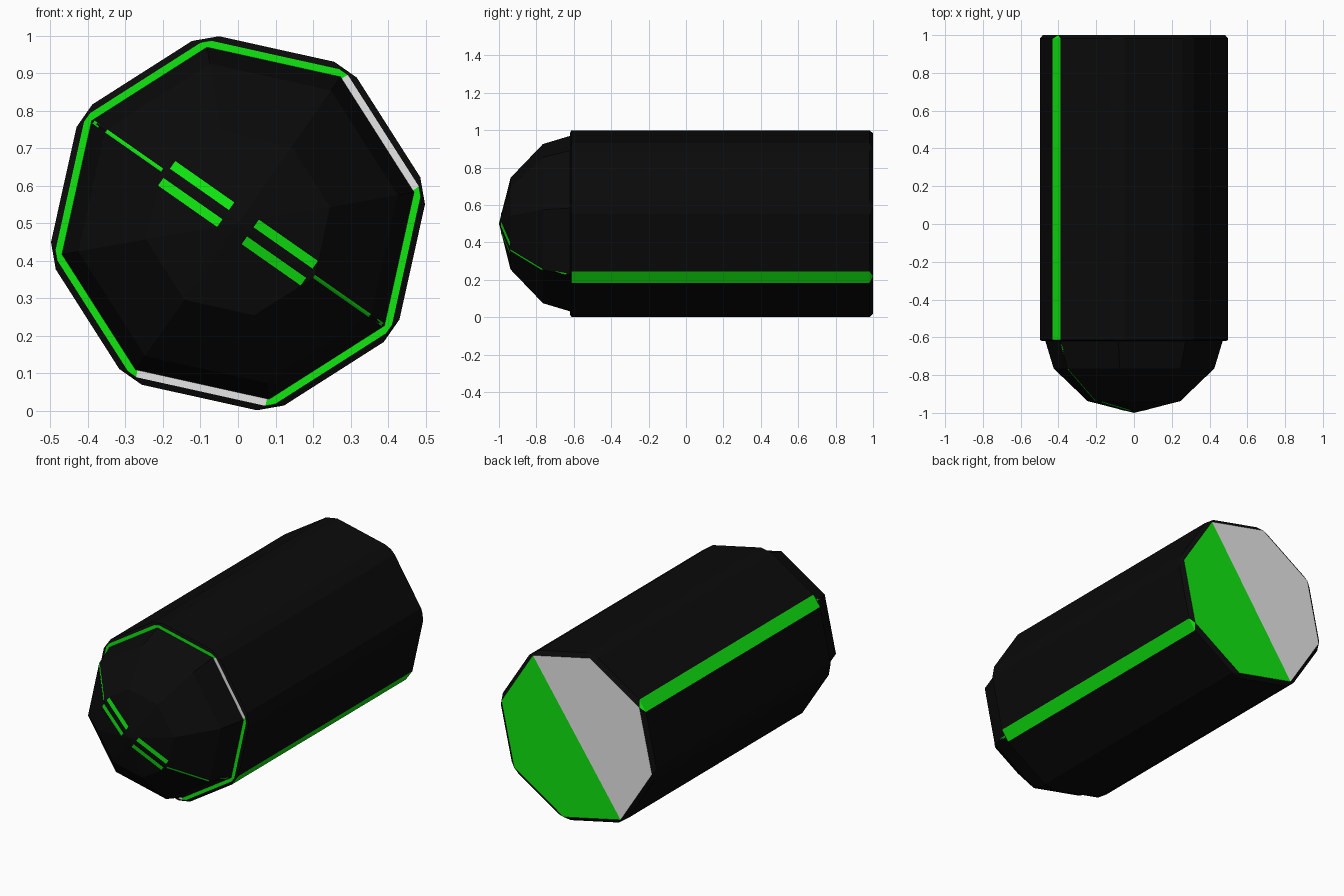
import bpy, bmesh, math

if "Cube" in bpy.data.objects:
    bpy.data.objects.remove(bpy.data.objects["Cube"])


def material(name, rgb):
    m = bpy.data.materials.new(name)
    m.diffuse_color = (*rgb, 1)
    m.use_nodes = True
    m.node_tree.nodes["Principled BSDF"].inputs["Base Color"].default_value = m.diffuse_color
    return m


MATS = [material("black", (0.003, 0.003, 0.003)),
        material("green", (0.005, 0.8, 0.005)),
        material("white", (0.8, 0.8, 0.8))]
BLACK, GREEN, WHITE = range(3)
CORNERS = [55 + 45 * k for k in range(8)]


def finish(bm, name, solid=True):
    bmesh.ops.remove_doubles(bm, verts=bm.verts, dist=0.0002)
    if solid:
        bmesh.ops.recalc_face_normals(bm, faces=bm.faces)
    me = bpy.data.meshes.new(name)
    bm.to_mesh(me)
    bm.free()
    for m in MATS:
        me.materials.append(m)
    ob = bpy.data.objects.new(name, me)
    bpy.context.collection.objects.link(ob)
    return ob


def ring(bm, y, r, half):
    """Octagon whose corners are cut by +-half degrees (16 points)."""
    pts = []
    for c in CORNERS:
        for s in (-1, 1):
            a = math.radians(c + s * half)
            pts.append(bm.verts.new((r * math.cos(a), y, 0.5 + r * math.sin(a))))
    return pts


# body: octagonal tube with bevelled corners, front lip and chamfered back
bm = bmesh.new()
rings = [ring(bm, *p) for p in [(-0.62, 0.468, 0.3), (-0.62, 0.492, 1.5),
                                (-0.613, 0.501, 4.2), (0.982, 0.501, 4.2),
                                (1.0, 0.49, 0)]]
for band, (a, b) in enumerate(zip(rings, rings[1:])):
    for i in range(16):
        j = (i + 1) % 16
        f = bm.faces.new((a[i], a[j], b[j], b[i]))
        k, corner = i // 2, i % 2 == 0
        if band == 0:                      # front lip: green with two white sides
            f.material_index = WHITE if k in (4, 7) and not corner else GREEN
        elif band > 1 and corner and k in (2, 6):   # two green edge strips
            f.material_index = GREEN
# back cap in two halves
back = rings[-1]
bm.faces.new([back[2 * k] for k in range(5)]).material_index = WHITE
bm.faces.new([back[2 * k % 16] for k in range(4, 9)]).material_index = GREEN
finish(bm, "body")

# nose: faceted octagonal dome
PROFILE = [(0.0, -1.0), (0.249, -0.938), (0.432, -0.765), (0.478, -0.615)]
bm = bmesh.new()
tip = bm.verts.new((0, -1, 0.5))
prev = None
for r, y in PROFILE[1:]:
    cur = [bm.verts.new((r * math.cos(math.radians(c)), y,
                         0.5 + r * math.sin(math.radians(c)))) for c in CORNERS]
    for i in range(8):
        j = (i + 1) % 8
        bm.faces.new((prev[i], prev[j], cur[j], cur[i]) if prev else (tip, cur[j], cur[i]))
    prev = cur
bm.faces.new(prev)
finish(bm, "nose")


# green markings lying on the nose, either side of two opposite ridges
def on_nose(angle, u, v):
    r = u + abs(v) * math.tan(math.radians(22.5))
    for (r0, y0), (r1, y1) in zip(PROFILE, PROFILE[1:]):
        if r <= r1 or r1 == PROFILE[-1][0]:
            y = y0 + (y1 - y0) * (r - r0) / (r1 - r0)
            break
    c, s = math.cos(angle), math.sin(angle)
    return (u * c - v * s, y - 0.002, 0.5 + u * s + v * c)


bm = bmesh.new()
for deg in (145, 325):
    for side in (-1, 1):
        for u0, u1, v0, v1 in [(0.04, 0.232, 0.015, 0.04),
                               (0.247, 0.428, 0, 0.005), (0.428, 0.47, 0, 0.005)]:
            quad = [(u0, v0), (u1, v0), (u1, v1), (u0, v1)]
            if side > 0:
                quad.reverse()
            f = bm.faces.new([bm.verts.new(on_nose(math.radians(deg), u, side * v))
                              for u, v in quad])
            f.material_index = GREEN
            f.normal_update()
            if f.normal.y > 0:
                f.normal_flip()
finish(bm, "nose_stripes", solid=False)
